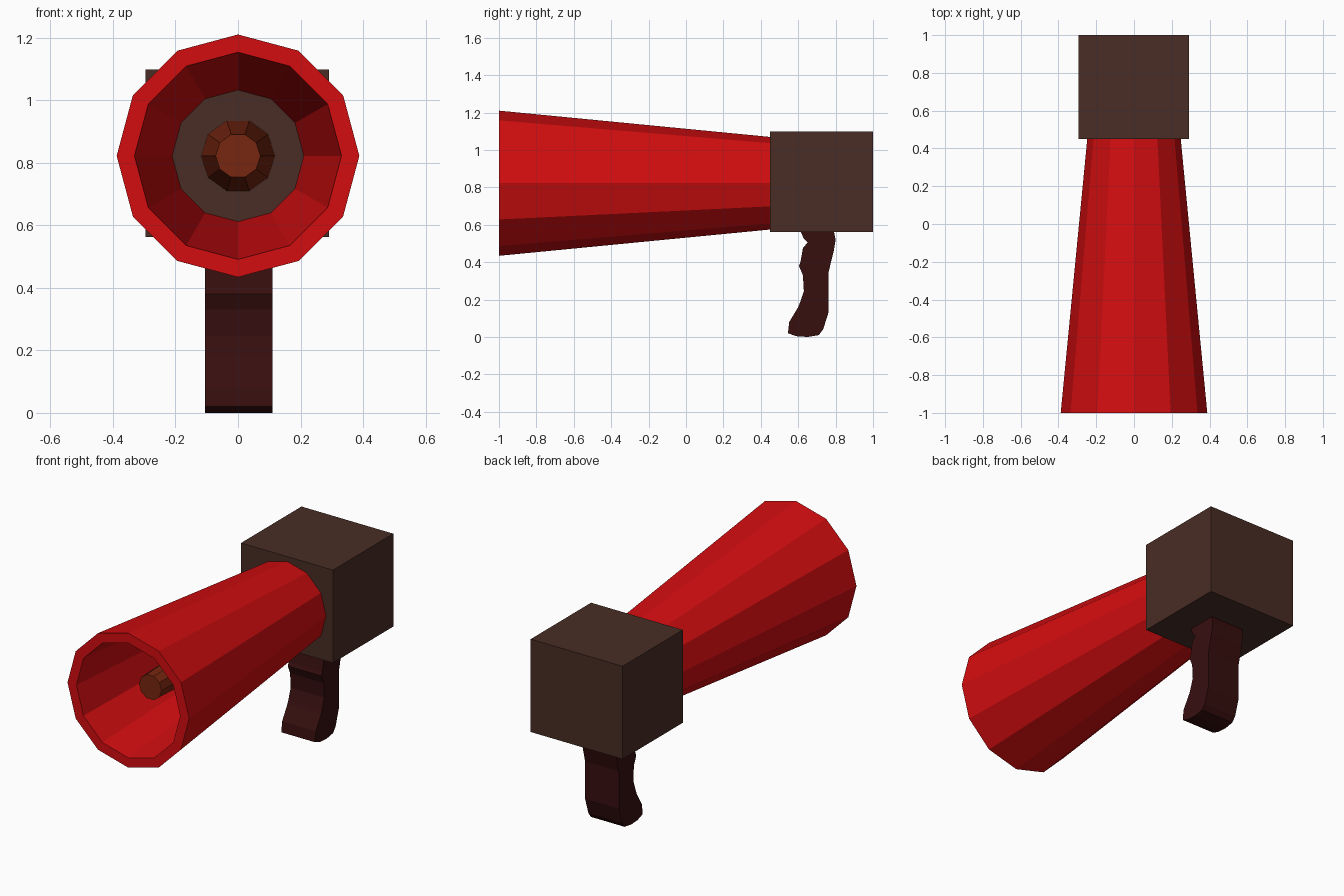
import bpy, bmesh, math

if "Cube" in bpy.data.objects:
    bpy.data.objects.remove(bpy.data.objects["Cube"])

AXIS_Z = 0.822  # height of the horn axis


def material(name, rgb):
    m = bpy.data.materials.new(name)
    m.diffuse_color = (*rgb, 1)
    m.use_nodes = True
    m.node_tree.nodes["Principled BSDF"].inputs["Base Color"].default_value = m.diffuse_color
    return m


red = material("red", (0.65, 0.004, 0.005))
brown = material("dark brown", (0.066, 0.026, 0.018))
maroon = material("dark maroon", (0.038, 0.0045, 0.0045))
rust = material("rust brown", (0.185, 0.019, 0.005))


def finish(bm, name, mat):
    bmesh.ops.recalc_face_normals(bm, faces=bm.faces)
    me = bpy.data.meshes.new(name)
    bm.to_mesh(me)
    bm.free()
    me.materials.append(mat)
    ob = bpy.data.objects.new(name, me)
    bpy.context.collection.objects.link(ob)
    return ob


def lathe(name, profile, sides, mat, closed=False):
    """Revolve (radius, y) points about the horn axis."""
    bm = bmesh.new()
    rings = []
    for r, y in profile:
        angles = [2 * math.pi * i / sides for i in range(sides)]
        rings.append([bm.verts.new((r * math.cos(a), y, AXIS_Z + r * math.sin(a)))
                      for a in angles])
    pairs = list(zip(rings, rings[1:]))
    if closed:
        pairs.append((rings[-1], rings[0]))
    else:
        bm.faces.new(rings[0])
        bm.faces.new(rings[-1])
    for a, b in pairs:
        for i in range(sides):
            j = (i + 1) % sides
            bm.faces.new((a[i], a[j], b[j], b[i]))
    return finish(bm, name, mat)


# Hollow twelve-sided horn with a flat rim
lathe("horn", [(0.388, -1), (0.247, 0.455), (0.21, 0.455), (0.331, -1)], 12, red, closed=True)

# Tapered ten-sided core inside the horn
lathe("inner_core", [(0.072, -0.8), (0.118, 0.455)], 10, rust)

# Box body
bm = bmesh.new()
bmesh.ops.create_cube(bm, size=1)
for v in bm.verts:
    v.co = (v.co.x * 0.586 - 0.002, 0.725 + v.co.y * 0.55, 0.83 + v.co.z * 0.536)
finish(bm, "body_box", brown)

# Pistol grip: side profile (y, z) extruded across x
grip = [(0.61, 0.57), (0.63, 0.525), (0.65, 0.505), (0.625, 0.475), (0.612, 0.40),
        (0.604, 0.38), (0.625, 0.33), (0.63, 0.245), (0.61, 0.185), (0.60, 0.16),
        (0.552, 0.08), (0.545, 0.02), (0.59, 0.004), (0.65, 0), (0.71, 0.01),
        (0.733, 0.04), (0.763, 0.135), (0.763, 0.35), (0.79, 0.46), (0.80, 0.52),
        (0.79, 0.57)]
bm = bmesh.new()
side = bm.faces.new([bm.verts.new((-0.105, y, z)) for y, z in grip])
ext = bmesh.ops.extrude_face_region(bm, geom=[side])
bmesh.ops.translate(bm, vec=(0.215, 0, 0),
                    verts=[g for g in ext["geom"] if isinstance(g, bmesh.types.BMVert)])
finish(bm, "grip", maroon)
